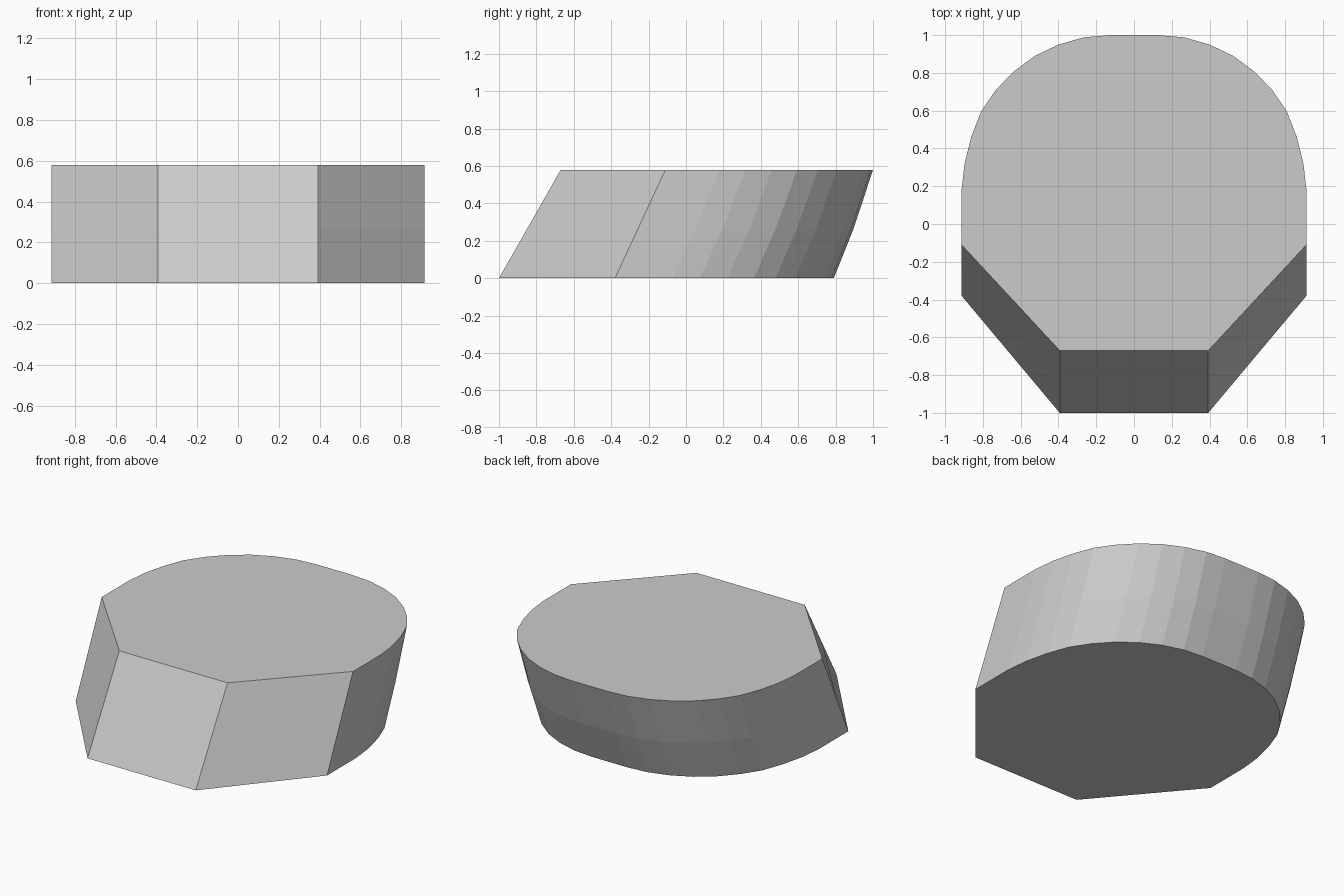
import bpy
import bmesh

if "Cube" in bpy.data.objects:
    bpy.data.objects.remove(bpy.data.objects["Cube"])

HEIGHT = 0.58

# Right half of the top outline, behind the side corner
ARC = [(0.913, -0.11), (0.913, 0.18), (0.897, 0.32), (0.862, 0.46), (0.81, 0.595),
       (0.735, 0.705), (0.64, 0.805), (0.525, 0.89), (0.40, 0.95),
       (0.265, 0.988), (0.13, 1.0)]


def lean(y, t):
    """Depth of an outline point at height fraction t (1 = top)."""
    bottom = -0.38 + (y + 0.11) * 1.17 / 1.11
    bulge = 0.04 * t * (1 - t) if y > 0.1 else 0
    return bottom + (y - bottom) * t + bulge


def outline(t):
    front = (0.393, -1.0 + 0.33 * t)
    half = [front] + [(x, lean(y, t)) for x, y in ARC]
    return half + [(-x, y) for x, y in reversed(half)]


# Leaning block: flat facets in front, rounded back
bm = bmesh.new()
rings = [[bm.verts.new((x, y, HEIGHT * t)) for x, y in outline(t)]
         for t in (0, 0.45, 1)]
n = len(rings[0])
for low, high in zip(rings, rings[1:]):
    for i in range(n):
        j = (i + 1) % n
        bm.faces.new((low[i], low[j], high[j], high[i]))
bm.faces.new(rings[-1])
bm.faces.new(rings[0][::-1])
bmesh.ops.recalc_face_normals(bm, faces=bm.faces)

mesh = bpy.data.meshes.new("leaning_block")
bm.to_mesh(mesh)
bm.free()
bpy.context.collection.objects.link(bpy.data.objects.new("leaning_block", mesh))
